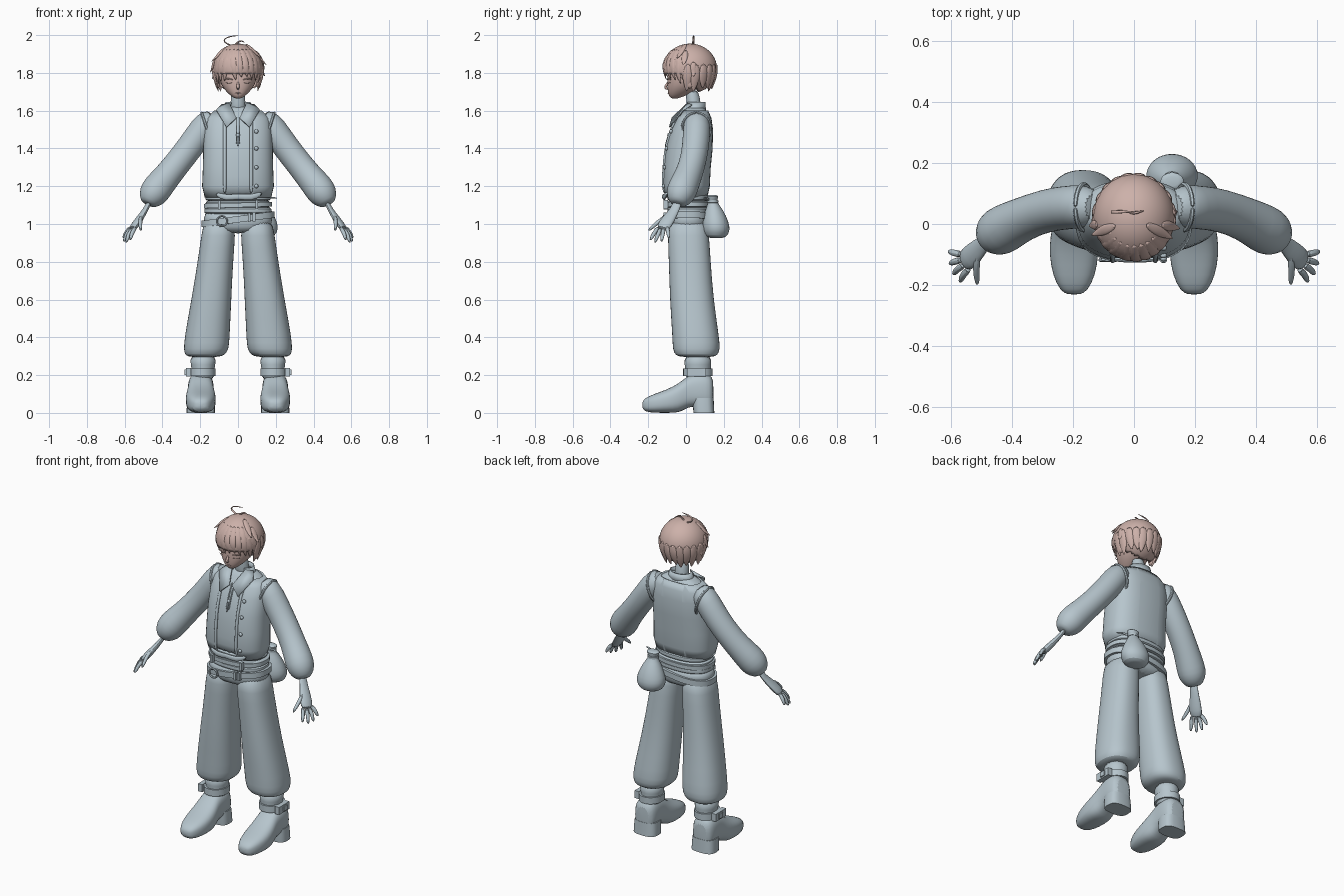
import bpy, bmesh, math, random
from mathutils import Vector as V

random.seed(4)
if "Cube" in bpy.data.objects:
    bpy.data.objects.remove(bpy.data.objects["Cube"])


def material(name, rgb):
    m = bpy.data.materials.new(name)
    m.use_nodes = True
    m.diffuse_color = (*rgb, 1)
    m.node_tree.nodes["Principled BSDF"].inputs["Base Color"].default_value = (*rgb, 1)
    return m


CLOTH = material("pale blue grey", (0.47, 0.56, 0.61))
HEAD = material("dusty pink", (0.61, 0.44, 0.40))


def finish(name, bm, mat=CLOTH, mirror=False, subsurf=0, solid=0, angle=40):
    bmesh.ops.recalc_face_normals(bm, faces=bm.faces[:])
    me = bpy.data.meshes.new(name)
    bm.to_mesh(me)
    bm.free()
    me.materials.append(mat)
    me.shade_smooth()
    me.set_sharp_from_angle(angle=math.radians(angle))
    ob = bpy.data.objects.new(name, me)
    bpy.context.collection.objects.link(ob)
    if solid:
        ob.modifiers.new("thickness", "SOLIDIFY").thickness = solid
    if subsurf:
        ob.modifiers.new("smooth", "SUBSURF").levels = subsurf
        ob.modifiers["smooth"].render_levels = subsurf
    if mirror:
        ob.modifiers.new("mirror", "MIRROR")
    return ob


def superpoint(t, p):
    c, s = math.cos(t), math.sin(t)
    return (math.copysign(abs(c) ** (2 / p), c), math.copysign(abs(s) ** (2 / p), s))


def loft_bm(rings, seg=24, p=2, caps=True):
    """rings: (centre, half-axis u, half-axis v)"""
    bm, loops = bmesh.new(), []
    for c, u, v in rings:
        pts = [superpoint(2 * math.pi * i / seg, p) for i in range(seg)]
        loops.append([bm.verts.new(V(c) + V(u) * a + V(v) * b) for a, b in pts])
    for a, b in zip(loops, loops[1:]):
        for i in range(seg):
            j = (i + 1) % seg
            bm.faces.new((a[i], a[j], b[j], b[i]))
    if caps:
        bm.faces.new(loops[0])
        bm.faces.new(loops[-1])
    return bm


def upright(rows, cx=0):
    """rows: (z, cy, rx, ry) or (z, cy, rx, ry, cx)"""
    return [((r[4] if len(r) > 4 else cx, r[1], r[0]), (r[2], 0, 0), (0, r[3], 0)) for r in rows]


def tube(name, pts, radii, mat=CLOTH, wide=(0, 0, 1), flat=1, seg=10, mirror=False, subsurf=1):
    """tapered tube; radii run across 'wide', flat scales the other axis"""
    pts, rings = [V(p) for p in pts], []
    for i, p in enumerate(pts):
        t = (pts[min(i + 1, len(pts) - 1)] - pts[max(i - 1, 0)]).normalized()
        n = t.cross(V(wide)).normalized()
        rings.append((p, n.cross(t) * radii[i], n * radii[i] * flat))
    return finish(name, loft_bm(rings, seg), mat, mirror, subsurf)


def blob(name, at, size, mat=CLOTH, mirror=False):
    bm = bmesh.new()
    bmesh.ops.create_uvsphere(bm, u_segments=16, v_segments=10, radius=1)
    bmesh.ops.scale(bm, vec=size, verts=bm.verts)
    bmesh.ops.translate(bm, vec=at, verts=bm.verts)
    return finish(name, bm, mat, mirror)


def box(name, at, size, mirror=False):
    bm = bmesh.new()
    bmesh.ops.create_cube(bm, size=1)
    bmesh.ops.scale(bm, vec=size, verts=bm.verts)
    bmesh.ops.translate(bm, vec=at, verts=bm.verts)
    return finish(name, bm, mirror=mirror)


def ring(name, at, radius, thick):
    pts = [V(at) + V((math.cos(a), 0, math.sin(a))) * radius for a in [i * math.pi / 8 for i in range(17)]]
    return tube(name, pts, [thick] * 17, wide=(0, 1, 0), seg=6, subsurf=0)


# Torso: shirt underneath, vest open down the front
TORSO = [(1.14, 0, .168, .105), (1.2, 0, .182, .118), (1.3, .005, .178, .118), (1.4, .015, .176, .118),
         (1.5, .03, .172, .105), (1.56, .042, .16, .085), (1.6, .048, .118, .062), (1.625, .048, .06, .045)]


def torso_y(x, z):
    for a, b in zip(TORSO, TORSO[1:]):
        if z <= b[0] or b is TORSO[-1]:
            k = min(1, max(0, (z - a[0]) / (b[0] - a[0])))
            cy, rx, ry = [a[i] + (b[i] - a[i]) * k for i in (1, 2, 3)]
            return cy - ry * max(0, 1 - (abs(x) / rx) ** 2.5) ** .4


finish("shirt", loft_bm(upright(TORSO), 32, 2.5), subsurf=1)
bm = loft_bm(upright([(z, cy, rx + .008, ry + .008) for z, cy, rx, ry in TORSO[:-1]]), 40, 2.5, caps=False)
for x in (-.07, .07):
    bmesh.ops.bisect_plane(bm, geom=bm.verts[:] + bm.edges[:] + bm.faces[:], plane_co=(x, 0, 0), plane_no=(1, 0, 0))
gone = [f for f in bm.faces if abs(f.calc_center_median().x) < .07 and f.calc_center_median().y < 0]
bmesh.ops.delete(bm, geom=gone, context="FACES")
finish("vest", bm, solid=.012)
heights = [1.16 + .05 * i for i in range(10)]
tube("vest_edges", [(.07, torso_y(.07, z) - .008, z) for z in heights], [.009] * 10, wide=(1, 0, 0), mirror=True)
for i, z in enumerate((1.2, 1.3, 1.4, 1.49)):
    blob(f"vest_button_{i + 1}", (.097, torso_y(.097, z) - .012, z), (.011, .009, .011))

# Neck, collar and lacing
finish("neck", loft_bm(upright([(1.58, .045, .05, .042), (1.63, .042, .038, .036), (1.72, .03, .038, .038)])), subsurf=1)
bm = loft_bm(upright([(1.59, .047, .085, .06), (1.645, .05, .066, .052)]), 32, caps=False)
front = [f for f in bm.faces if f.calc_center_median().y < .005]
bmesh.ops.delete(bm, geom=front, context="FACES")
finish("collar_stand", bm, solid=.006)
bm = bmesh.new()
flap = [(.045, .005, 1.64), (.085, .03, 1.635), (.115, -.02, 1.605), (.062, -.09, 1.515), (.01, -.075, 1.565)]
bm.faces.new([bm.verts.new(p) for p in flap])
bmesh.ops.triangulate(bm, faces=bm.faces[:])
finish("collar_flaps", bm, mirror=True, solid=.008)
tube("shirt_placket", [(.008, torso_y(0, z) - .005, z) for z in (1.57, 1.52, 1.47, 1.42)], [.004] * 4, mirror=True, wide=(1, 0, 0))
blob("lace_knot", (0, torso_y(0, 1.47) - .008, 1.47), (.011, .008, .011))
tube("lace", [(0, torso_y(0, z) - .01, z) for z in (1.47, 1.44, 1.41)], [.004] * 3, wide=(1, 0, 0))

# Sleeves with gathered cuffs, armhole trim
tube("sleeves", [(.12, .055, 1.57), (.165, .058, 1.535), (.215, .055, 1.46), (.29, .045, 1.36), (.37, .015, 1.26),
                 (.425, -.015, 1.195), (.455, -.032, 1.15), (.475, -.045, 1.115), (.48, -.048, 1.105)],
     [.05, .072, .073, .071, .072, .082, .078, .05, .03], wide=(0, 1, 0), flat=1, seg=20, mirror=True)
arm = V((.6, 0, -.8))
trim = [V((.165, .055, 1.505)) + V((.028, 0, .085)) * math.cos(a) + V((0, .076, 0)) * math.sin(a)
        for a in [i * math.pi / 10 for i in range(21)]]
tube("armhole_trim", trim, [.009] * 21, wide=(1, 0, 0), seg=6, mirror=True)

# Hands
tube("palms", [(.465, -.04, 1.125), (.49, -.06, 1.075), (.51, -.08, 1.045), (.54, -.11, 1.0), (.562, -.127, .97)],
     [.026, .026, .034, .042, .034], wide=(-.25, -1, 0), flat=.5, seg=12, mirror=True)
for name, root, tip in (("index_fingers", (.54, -.145, .985), (.572, -.19, .915)),
                        ("middle_fingers", (.555, -.132, .98), (.594, -.165, .902)),
                        ("ring_fingers", (.563, -.117, .98), (.606, -.13, .907)),
                        ("little_fingers", (.563, -.1, .985), (.609, -.09, .925)),
                        ("thumbs", (.512, -.1, 1.045), (.515, -.2, .965))):
    a, b = V(root), V(tip)
    mid = a.lerp(b, .5) + V((.006, 0, .004))
    tube(name, [a, mid, a.lerp(b, .85), b], [.013, .012, .01, .004], wide=(0, 1, 0), seg=8, mirror=True)

# Trousers
LEG = [(.295, .06, .075, .085, .18), (.305, .055, .105, .112, .176), (.335, .055, .12, .126, .168),
       (.4, .052, .12, .124, .164), (.6, .03, .106, .116, .141), (.8, .02, .094, .111, .12),
       (.95, .012, .09, .11, .103), (1.03, .01, .08, .1, .1)]
finish("trouser_legs", loft_bm(upright(LEG), 28, 2.3), mirror=True, subsurf=1)
finish("hips", loft_bm(upright([(.95, .012, .12, .085), (.98, .012, .175, .108), (1.03, .012, .185, .112),
                                (1.08, .015, .172, .105)]), 32, 2.4), subsurf=1)

# Sash folds and belts
for i, (z, rx) in enumerate(((1.07, .18), (1.105, .173), (1.14, .174))):
    rows = [(z - .022, .012, rx - .012, .1), (z - .012, .012, rx, .112), (z + .012, .012, rx, .112), (z + .022, .012, rx - .012, .1)]
    finish(f"sash_fold_{i + 1}", loft_bm(upright(rows), 32, 2.4), subsurf=1)


def belt(name, z, rx, ry, tilt, h):
    rings = [((0, .012, z + s * h), (r, 0, tilt), (0, ry - rx + r, 0)) for s, r in
             ((-1, rx - .015), (-1, rx), (1, rx), (1, rx - .015))]
    finish(name, loft_bm(rings, 40, 2.4))


belt("upper_belt", 1.1, .181, .12, .005, .012)
belt("lower_belt", 1.025, .194, .122, .025, .017)
ring("ring_buckle", (-.085, -.118, 1.015), .027, .006)
for i, (x, z) in enumerate(((.06, 1.035), (.085, 1.038), (-.1, 1.1), (.1, 1.103))):
    box(f"belt_loop_{i + 1}", (x, -.108, z), (.014, .024, .048))
tube("sash_tail", [(-.12, -.1, 1.16), (-.06, -.118, 1.135), (0, -.12, 1.15), (.07, -.118, 1.135), (.13, -.1, 1.165)],
     [.012, .018, .014, .018, .012], wide=(0, 0, 1), flat=.5)

# Drawstring pouch
POUCH = [(.925, .16, .04, .035), (.935, .16, .07, .06), (.97, .16, .088, .074), (1.01, .157, .084, .07),
         (1.07, .15, .055, .05), (1.11, .143, .028, .026), (1.125, .14, .026, .024), (1.15, .14, .046, .034), (1.155, .14, .02, .015)]
finish("pouch", loft_bm(upright(POUCH, .125), 24), subsurf=1)
finish("pouch_tie", loft_bm(upright([(1.11, .142, .02, .02), (1.113, .142, .033, .03), (1.124, .142, .033, .03),
                                     (1.127, .142, .02, .02)], .125), 20))
tube("pouch_cord", [(.13, .125, 1.12), (.165, .11, 1.145), (.21, .09, 1.135)], [.006, .006, .004])

# Socks, ankle straps and boots
finish("socks", loft_bm(upright([(.17, .065, .062, .068), (.22, .063, .06, .068), (.25, .063, .064, .07),
                                 (.31, .063, .076, .078)], .185), 20), mirror=True, subsurf=1)
finish("ankle_straps", loft_bm(upright([(.195, .063, .055, .06), (.195, .063, .07, .078), (.235, .063, .07, .078),
                                        (.235, .063, .055, .06)], .188), 28), mirror=True)
box("strap_buckles", (.262, .055, .215), (.028, .1, .046), mirror=True)
box("buckle_pins", (.278, .06, .215), (.008, .035, .03), mirror=True)
SHOE = [(-.232, .03, .055, .02), (-.22, .006, .078, .045), (-.17, 0, .1, .07), (-.1, 0, .124, .082), (-.04, 0, .155, .078),
        (-.005, .02, .185, .07), (.03, .035, .205, .068), (.08, .03, .215, .07), (.125, .025, .205, .066), (.147, .03, .18, .045)]
rings = [((.197, y, (lo + hi) / 2), (w, 0, 0), (0, 0, (hi - lo) / 2)) for y, lo, hi, w in SHOE]
finish("boots", loft_bm(rings, 24, 2.7), mirror=True, subsurf=1)
finish("boot_heels", loft_bm(upright([(0, .095, .075, .055), (.04, .092, .074, .056), (.08, .09, .07, .056)], .197), 24, 3), mirror=True)

# Head and face
SKULL = [(1.663, -.062, .012, .012), (1.675, -.05, .034, .04), (1.7, -.03, .062, .066), (1.735, -.004, .09, .096),
         (1.79, .012, .106, .11), (1.87, .02, .105, .112), (1.92, .02, .06, .07)]
finish("face", loft_bm(upright(SKULL), 28, 2.2), HEAD, subsurf=1)
tube("nose", [(0, -.092, 1.755), (0, -.104, 1.735), (0, -.113, 1.722), (0, -.092, 1.712)], [.005, .008, .009, .006], HEAD, wide=(1, 0, 0))
blob("ears", (.108, .02, 1.75), (.014, .022, .032), HEAD, True)
tube("mouth", [(-.018, -.09, 1.693), (0, -.096, 1.692), (.018, -.09, 1.693)], [.002, .004, .002], HEAD)
tube("eyelids", [(.025, -.098, 1.762), (.05, -.097, 1.772), (.078, -.078, 1.764)], [.002, .005, .003], HEAD, mirror=True)
tube("lower_lids", [(.03, -.097, 1.748), (.05, -.095, 1.744), (.072, -.08, 1.75)], [.001, .002, .001], HEAD, mirror=True)

# Hair: cap with hairline, then tapered locks
bm = bmesh.new()
bmesh.ops.create_uvsphere(bm, u_segments=40, v_segments=28, radius=1)
bmesh.ops.scale(bm, vec=(.134, .143, .132), verts=bm.verts)
bmesh.ops.translate(bm, vec=(0, .021, 1.823), verts=bm.verts)
bare = [f for f in bm.faces if f.calc_center_median().z < min(1.8, 1.7 + .9 * max(0, .07 - f.calc_center_median().y))]
bmesh.ops.delete(bm, geom=bare, context="FACES")
finish("hair_cap", bm, HEAD, solid=.008)


def lock(name, angle, top, tip, width, out=1.04, sweep=0):
    """lock lying on the cap at an angle around the head, 0 = front"""
    pts = []
    for k in (0, .35, .7, 1):
        z = top + (tip - top) * k
        r = math.sqrt(max(.1, 1 - ((z - 1.823) / .132) ** 2)) if z > 1.823 else 1 - .25 * (1.823 - z) / .13
        a = angle + sweep * k * k
        r *= out if k == 1 else 1
        pts.append((.136 * r * math.sin(a), .021 - .145 * r * math.cos(a), z))
    side = (math.cos(angle), math.sin(angle), 0)
    tube(name, pts, [width * .5, width, width * .8, .002], HEAD, wide=side, flat=.4, seg=8)


for i in range(11):
    a = -1.25 + i * .25
    away = .16 if a > -.3 else -.16
    lock(f"fringe_lock_{i + 1}", a, 1.93, 1.775 - .03 * abs(a) + random.uniform(-.01, .01), .024, .98, away)
for i in range(12):
    a = 1.5 + i * .3
    lock(f"back_lock_{i + 1}", a, 1.85, 1.705 + random.uniform(-.01, .012), .03, 1.0, random.uniform(-.15, .15))
for i, (a, z) in enumerate(((-1.4, 1.8), (1.35, 1.84), (1.7, 1.78), (-1.2, 1.86), (1.1, 1.875), (-1.7, 1.765))):
    lock(f"side_tuft_{i + 1}", a, z + .08, z, .02, 1.16)
tube("crown_curl", [(-.02, .04, 1.94), (-.06, .04, 1.953), (-.078, .04, 1.97), (-.065, .04, 1.986), (-.03, .04, 1.996), (.01, .04, 1.996)],
     [.007, .007, .007, .006, .005, .001], HEAD, wide=(0, 1, 0), flat=.6, seg=8)
tube("crown_wisp", [(-.02, .04, 1.94), (0, .035, 1.965), (.02, .04, 1.972), (.035, .045, 1.96)], [.006, .006, .004, .001], HEAD, wide=(0, 1, 0), seg=8)
